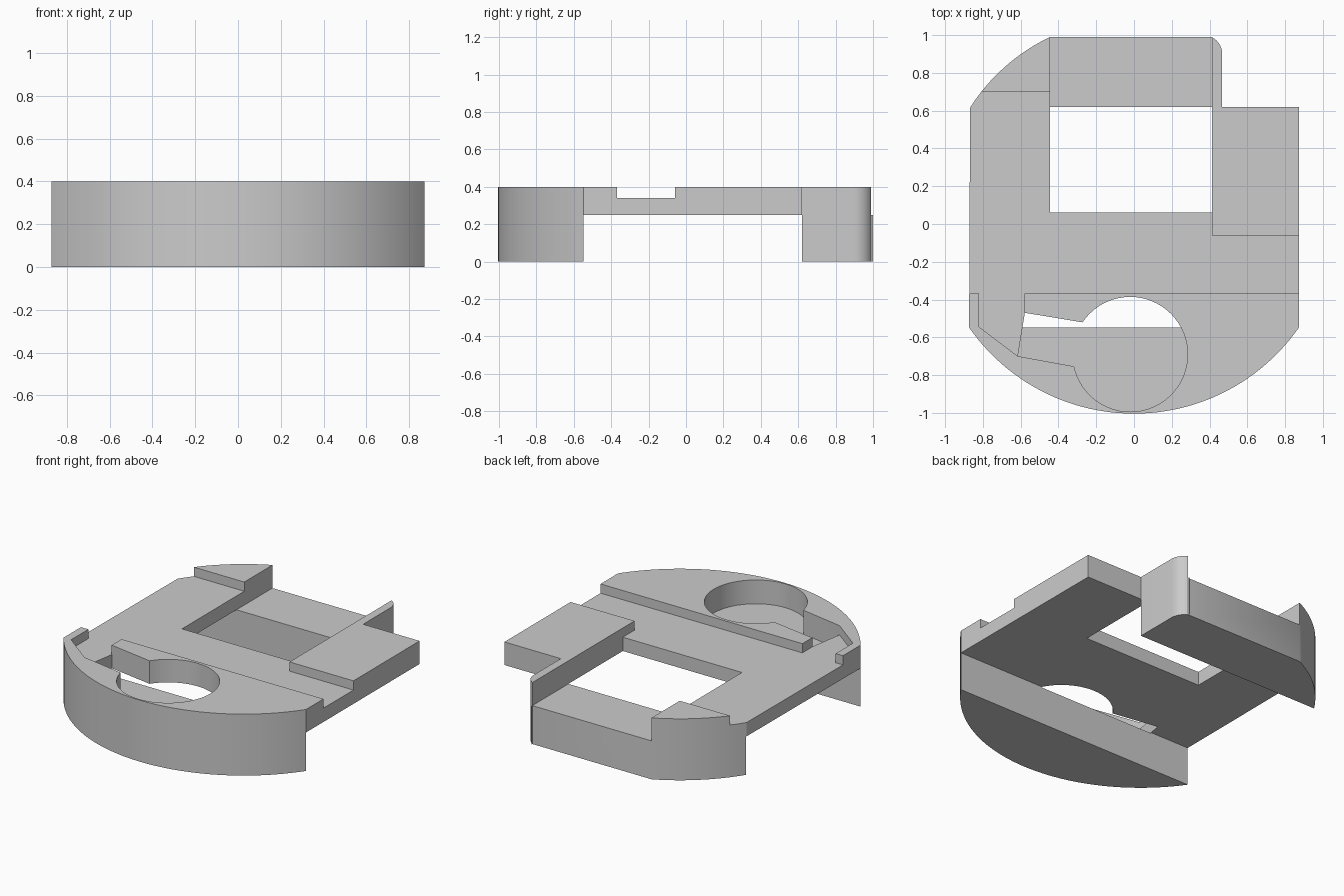
import bpy
import bmesh
from math import sin, cos, atan2, hypot, pi, radians

if "Cube" in bpy.data.objects:
    bpy.data.objects.remove(bpy.data.objects["Cube"], do_unlink=True)

grey = bpy.data.materials.new("plain grey")
grey.use_nodes = True
grey.diffuse_color = (0.6, 0.6, 0.6, 1)
grey.node_tree.nodes["Principled BSDF"].inputs["Base Color"].default_value = (0.6, 0.6, 0.6, 1)


def arc(cx, cy, start, end, steps):
    """Points on a circular arc from start to end, anticlockwise."""
    r = hypot(start[0] - cx, start[1] - cy)
    a = atan2(start[1] - cy, start[0] - cx)
    b = atan2(end[1] - cy, end[0] - cx)
    if b <= a:
        b += 2 * pi
    return [(cx + r * cos(a + (b - a) * i / steps),
             cy + r * sin(a + (b - a) * i / steps)) for i in range(steps + 1)]


def prism(name, outline, low, high):
    """Upright solid with the given plan outline."""
    bm = bmesh.new()
    face = bm.faces.new([bm.verts.new((x, y, low)) for x, y in outline])
    top = bmesh.ops.extrude_face_region(bm, geom=[face])["geom"]
    bmesh.ops.translate(bm, vec=(0, 0, high - low),
                        verts=[v for v in top if isinstance(v, bmesh.types.BMVert)])
    bmesh.ops.recalc_face_normals(bm, faces=bm.faces)
    mesh = bpy.data.meshes.new(name)
    bm.to_mesh(mesh)
    bm.free()
    mesh.materials.append(grey)
    obj = bpy.data.objects.new(name, mesh)
    bpy.context.collection.objects.link(obj)
    return obj


def box(x0, x1, y0, y1):
    return [(x0, y0), (x1, y0), (x1, y1), (x0, y1)]


W = 0.873            # half width
FRONT, BACK = -0.548, 0.62
LEFT, RIGHT = -0.445, 0.413   # window sides
DECK, SLAB, TOP = 0.34, 0.25, 0.4

# Rounded body with the narrow post at the back
outline = arc(0, 0.06, (-W, FRONT), (W, FRONT), 48)
outline += [(W, BACK), (0.467, BACK)]
outline += arc(0.367, 0.9, (0.467, 0.9), (RIGHT, 0.99), 8)
outline += [(RIGHT, 1.0), (RIGHT - 0.001, 0.99)]
outline += arc(0, 0.06, (LEFT, 0.99), (-W, BACK), 16)
body = prism("base_body", outline, 0, TOP)

# Plan shapes removed from the body, with their height ranges
trough = [(-1, -0.368), (1, -0.368), (1, -0.06), (RIGHT, -0.06), (RIGHT, 0.7), (-1, 0.7)]
channel = [(-0.82, -0.2), (-0.82, -0.545), (-0.615, -0.7), (-0.5, -0.7),
           (-0.5, -0.485), (-0.58, -0.47), (-0.58, -0.2)]
arm = [(-0.578, -0.47), (-0.615, -0.7), (-0.31, -0.755), (-0.1, -0.755),
       (-0.1, -0.52), (-0.27, -0.521)]
disc = arc(-0.02, -0.69, (0.284, -0.69), (0.284, -0.6901), 64)
cuts = [
    ("underside_cut", box(-1, 1, FRONT, BACK), -0.2, SLAB),
    ("trough_cut", trough, DECK, 1),
    ("window_cut", box(LEFT, RIGHT, 0.06, BACK), -0.2, 1),
    ("back_bar_cut", box(LEFT, RIGHT, 0.5, 1.2), SLAB, 1),
    ("channel_cut", channel, DECK, 1),
    ("round_pocket_cut", disc, SLAB - 0.005, 1),
    ("pocket_arm_cut", arm, SLAB - 0.005, 1),
]

bpy.context.view_layer.objects.active = body
body.select_set(True)
for name, shape, low, high in cuts:
    cutter = prism(name, shape, low, high)
    cutter.hide_render = True
    mod = body.modifiers.new(name, 'BOOLEAN')
    mod.operation = 'DIFFERENCE'
    mod.solver = 'EXACT'
    mod.object = cutter
    bpy.ops.object.modifier_apply(modifier=name)
    bpy.data.objects.remove(cutter, do_unlink=True)

bpy.ops.object.shade_smooth_by_angle(angle=radians(30))
